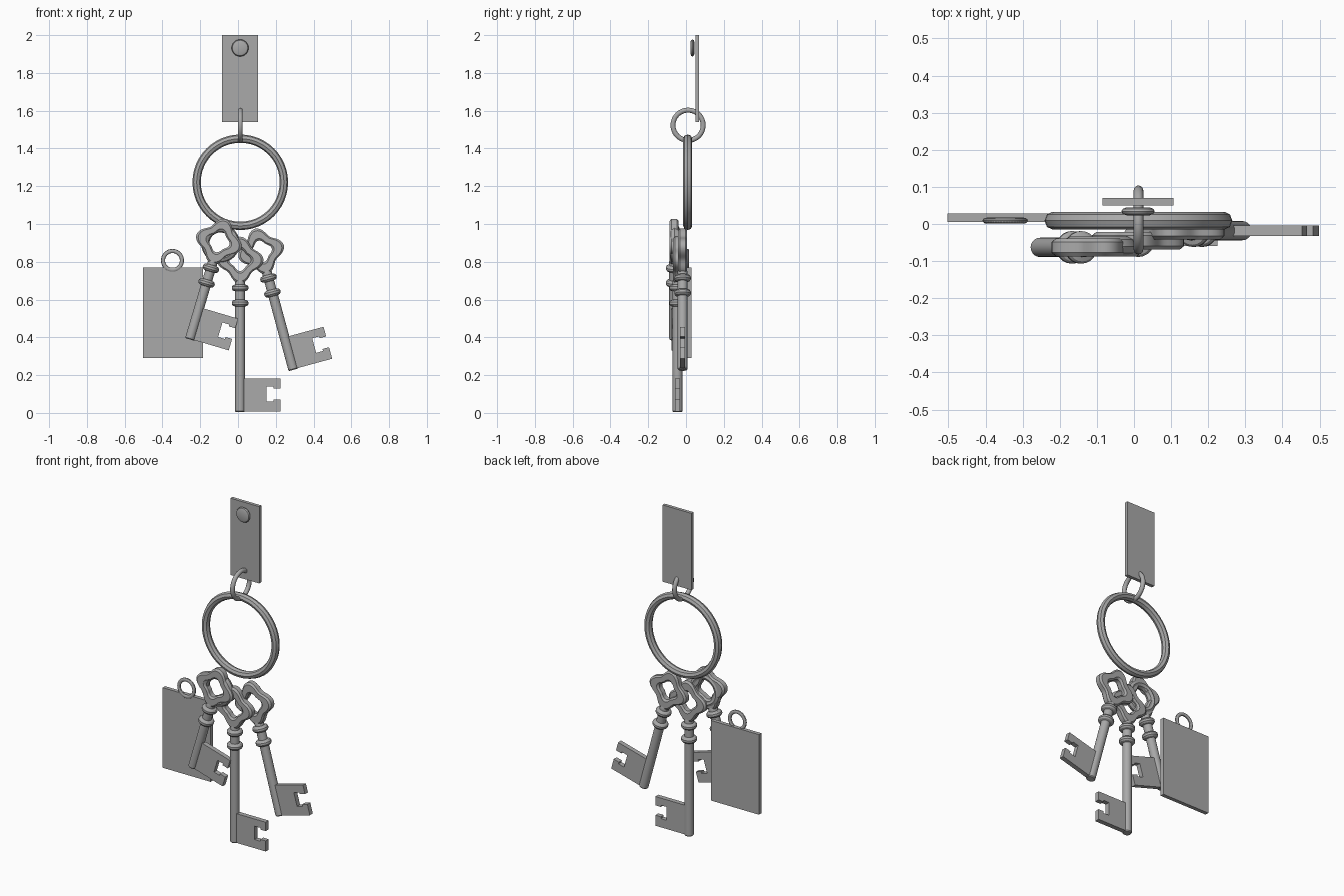
import bpy, bmesh, math
from math import cos, sin, pi, radians
from mathutils import Matrix

if "Cube" in bpy.data.objects:
    bpy.data.objects.remove(bpy.data.objects["Cube"])

metal = bpy.data.materials.new("grey metal")
metal.diffuse_color = (0.4, 0.4, 0.4, 1)
metal.use_nodes = True
metal.node_tree.nodes["Principled BSDF"].inputs["Base Color"].default_value = metal.diffuse_color


def finish(name, bm, matrix=Matrix()):
    bmesh.ops.recalc_face_normals(bm, faces=bm.faces)
    mesh = bpy.data.meshes.new(name)
    bm.to_mesh(mesh)
    bm.free()
    mesh.transform(matrix)
    mesh.materials.append(metal)
    ob = bpy.data.objects.new(name, mesh)
    bpy.context.collection.objects.link(ob)
    bpy.ops.object.select_all(action='DESELECT')
    ob.select_set(True)
    bpy.context.view_layer.objects.active = ob
    bpy.ops.object.shade_smooth_by_angle(angle=radians(32))
    return ob


def skin(bm, rows, close):
    """Join rows of points, each a closed loop, into a surface."""
    loops = [[bm.verts.new(p) for p in row] for row in rows]
    n = len(loops[0])
    for i in range(len(loops) if close else len(loops) - 1):
        a, b = loops[i], loops[(i + 1) % len(loops)]
        for j in range(n):
            bm.faces.new((a[j], a[(j + 1) % n], b[(j + 1) % n], b[j]))
    if not close:
        bm.faces.new(loops[0])
        bm.faces.new(loops[-1])


def ring(name, loc, outer, tube, depth, spin=0, sides=12):
    """Round ring facing the front; spin turns it about z."""
    bm = bmesh.new()
    rows = []
    for i in range(48):
        a = 2 * pi * i / 48
        row = []
        for k in range(sides):
            f = 2 * pi * k / sides
            r = outer - tube + tube * cos(f)
            row.append((r * cos(a), depth * sin(f), r * sin(a)))
        rows.append(row)
    skin(bm, rows, True)
    finish(name, bm, Matrix.Translation(loc) @ Matrix.Rotation(spin, 4, 'Z'))


def plate(name, x0, x1, y0, y1, z0, z1):
    bm = bmesh.new()
    skin(bm, [[(x0, y, z0), (x1, y, z0), (x1, y, z1), (x0, y, z1)] for y in (y0, y1)], False)
    finish(name, bm)


def lathe(profile, n=20):
    """Turn (radius, z) points about the z axis."""
    bm = bmesh.new()
    skin(bm, [[(r * cos(2 * pi * i / n), r * sin(2 * pi * i / n), z) for i in range(n)]
              for r, z in profile], False)
    return bm


def key(side, loc, tilt, length):
    """Key with its tip at loc; length runs from the tip to the bow centre."""
    m = Matrix.Translation(loc) @ Matrix.Rotation(radians(tilt), 4, 'Y')
    # shaft with two turned collars
    prof = [(0.022, 0), (0.026, 0.005)]
    for d in (0.228, 0.147):
        z = length - d
        prof += [(0.026, z - 0.018), (0.038, z - 0.014), (0.044, z - 0.006),
                 (0.044, z + 0.006), (0.038, z + 0.014), (0.026, z + 0.018)]
    prof += [(0.026, length - 0.11), (0.018, length - 0.09)]
    finish(side + "_key_shaft", lathe(prof), m)
    # toothed bit with a notch
    outline = [(0.01, 0.003), (0.214, 0.003), (0.214, 0.066), (0.178, 0.066),
               (0.178, 0.055), (0.14, 0.055), (0.14, 0.135), (0.178, 0.135),
               (0.178, 0.125), (0.214, 0.125), (0.214, 0.178), (0.01, 0.178)]
    bm = bmesh.new()
    skin(bm, [[(x, y, z) for x, z in outline] for y in (-0.014, 0.014)], False)
    finish(side + "_key_bit", bm, m)
    # four-lobed bow with bevelled rim
    section = [(0, -0.6), (0.18, -1), (0.82, -1), (1, -0.6),
               (1, 0.6), (0.82, 1), (0.18, 1), (0, 0.6)]
    rows = []
    for i in range(64):
        a = 2 * pi * i / 64
        lobe = cos(4 * a)
        out, hole = 0.107 + 0.017 * lobe, 0.052 + 0.006 * lobe
        rows.append([((hole + (out - hole) * u) * cos(a), 0.024 * v,
                      length + (hole + (out - hole) * u) * sin(a)) for u, v in section])
    bm = bmesh.new()
    skin(bm, rows, True)
    finish(side + "_key_bow", bm, m)


# hanging strap and rivet
plate("strap", -0.085, 0.106, 0.05, 0.07, 1.54, 2.0)
finish("rivet", lathe([(0.03, -0.011), (0.041, -0.007), (0.045, 0), (0.041, 0.007), (0.03, 0.011)], 24),
       Matrix.Translation((0.011, 0.034, 1.932)) @ Matrix.Rotation(pi / 2, 4, 'X'))

# rings
ring("strap_link", (0.012, 0.011, 1.523), 0.093, 0.013, 0.013, pi / 2)
ring("main_ring", (0.012, 0.009, 1.221), 0.253, 0.022, 0.024, 0, 8)
ring("front_ring", (-0.093, -0.06, 0.897), 0.102, 0.022, 0.026, 0, 8)

# flat tag with its own loop
plate("tag", -0.503, -0.185, 0.005, 0.028, 0.29, 0.77)
ring("tag_loop", (-0.347, 0.009, 0.807), 0.061, 0.011, 0.008)

# three keys
key("middle", (0.011, -0.045, 0.004), 0, 0.805)
key("right", (0.293, -0.018, 0.228), -15.2, 0.65)
key("left", (-0.255, -0.063, 0.389), 16.5, 0.54)
